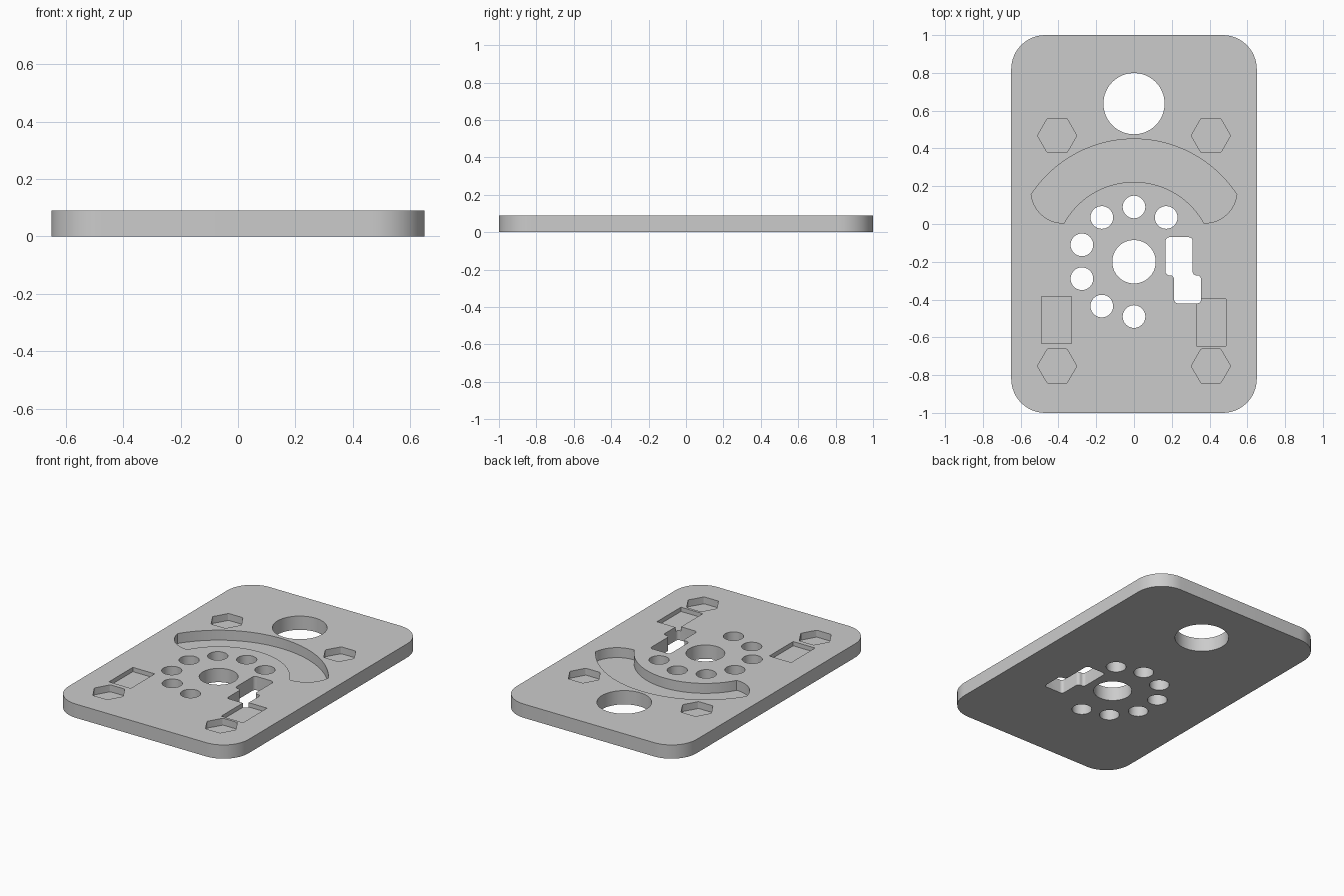
import bpy
import bmesh
from math import sin, cos, tan, radians
from mathutils import Vector

if "Cube" in bpy.data.objects:
    bpy.data.objects.remove(bpy.data.objects["Cube"])

THICK = 0.09
HUB = (0, -0.2)  # centre of the ring of holes and of the curved pocket

grey = bpy.data.materials.new("plain grey")
grey.use_nodes = True
grey.diffuse_color = (0.6, 0.6, 0.6, 1)
grey.node_tree.nodes["Principled BSDF"].inputs["Base Color"].default_value = (0.6, 0.6, 0.6, 1)


def arc(centre, r, start, end, steps):
    angles = [radians(start + (end - start) * i / steps) for i in range(steps + 1)]
    return [Vector((centre[0] + r * cos(a), centre[1] + r * sin(a))) for a in angles]


def circle(centre, r, sides):
    return arc(centre, r, 0, 360, sides)[:-1]


def box(x0, x1, y0, y1):
    return [Vector(p) for p in ((x0, y0), (x1, y0), (x1, y1), (x0, y1))]


def fillet(points, r, steps=6):
    """Round every corner of an outline."""
    out = []
    for i, p in enumerate(points):
        a = (points[i - 1] - p).normalized()
        b = (points[(i + 1) % len(points)] - p).normalized()
        half = a.angle(b) / 2
        centre = p + (a + b).normalized() * (r / sin(half))
        start = (p + a * (r / tan(half)) - centre).normalized()
        end = (p + b * (r / tan(half)) - centre).normalized()
        for k in range(steps + 1):
            out.append(centre + start.slerp(end, k / steps).normalized() * r)
    return out


def prism(name, outline, z0, z1):
    bm = bmesh.new()
    low = [bm.verts.new((p[0], p[1], z0)) for p in outline]
    high = [bm.verts.new((p[0], p[1], z1)) for p in outline]
    bm.faces.new(low[::-1])
    bm.faces.new(high)
    for i in range(len(low)):
        bm.faces.new((low[i - 1], low[i], high[i], high[i - 1]))
    bmesh.ops.recalc_face_normals(bm, faces=bm.faces)
    mesh = bpy.data.meshes.new(name)
    bm.to_mesh(mesh)
    bm.free()
    mesh.materials.append(grey)
    obj = bpy.data.objects.new(name, mesh)
    bpy.context.collection.objects.link(obj)
    return obj


# Plate with rounded corners
plate = prism("plate", fillet(box(-0.65, 0.65, -1, 1), 0.18, 12), 0, THICK)
bpy.context.view_layer.objects.active = plate
plate.select_set(True)


def cut(name, outline, depth=0.2):
    """Cut a pocket of the given depth, or a through hole by default."""
    cutter = prism(name, outline, THICK - depth, THICK + 0.1)
    cutter.hide_render = True
    mod = plate.modifiers.new(name, "BOOLEAN")
    mod.operation = "DIFFERENCE"
    mod.solver = "EXACT"
    mod.object = cutter
    bpy.ops.object.modifier_apply(modifier=mod.name)
    bpy.data.objects.remove(cutter)


# Round through holes
cut("large_hole", circle((0, 0.637), 0.162, 64))
cut("hub_hole", circle(HUB, 0.115, 64))
for p in arc(HUB, 0.29, 54, 270, 6):
    cut("ring_hole", circle(p, 0.06, 40))

# Stepped through slot
slot = [(0.167, -0.07), (0.167, -0.272), (0.212, -0.272), (0.212, -0.42),
        (0.355, -0.42), (0.355, -0.272), (0.31, -0.272), (0.31, -0.07)]
cut("stepped_slot", fillet([Vector(p) for p in slot], 0.02))

# Curved pocket with rounded ends
left_end = arc((-0.375, 0.175), 0.17, 188, 268, 12)
right_end = [Vector((-p.x, p.y)) for p in reversed(left_end)]
curve = (arc(HUB, 0.65, 33, 147, 48) + left_end
         + arc(HUB, 0.423, 151, 29, 48) + right_end)
cut("curved_pocket", curve, 0.065)

# Hexagonal pockets near the corners
for x in (-0.407, 0.407):
    for y in (0.468, -0.752):
        cut("hex_pocket", fillet(circle((x, y), 0.104, 6), 0.01, 4), 0.045)

# Shallow rectangular pockets
cut("right_pocket", box(-0.49, -0.332, -0.632, -0.385), 0.028)
cut("left_pocket", box(0.33, 0.488, -0.645, -0.397), 0.028)

bpy.ops.object.shade_smooth_by_angle(angle=radians(30))
